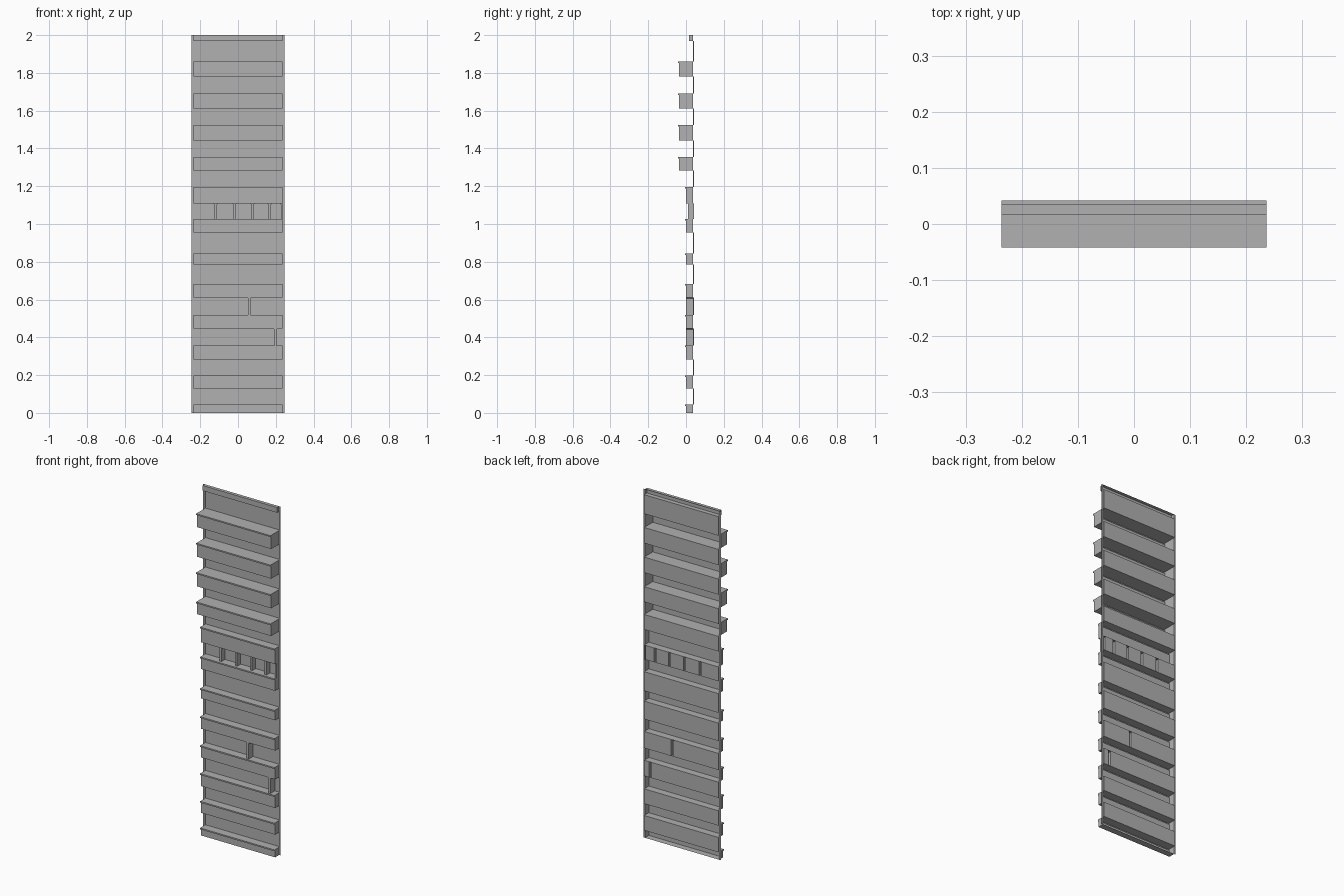
import bpy
from mathutils import Vector

if "Cube" in bpy.data.objects:
    bpy.data.objects.remove(bpy.data.objects["Cube"])

W, EDGE = 0.236, 0.246        # half width of bays, half width of whole panel
FRAME_Y, GLASS_Y = 0.036, 0.042
LIP_H, LIP_D = 0.008, 0.006
CHAMFER = 0.006

grey = bpy.data.materials.new("dark_grey")
grey.diffuse_color = (0.44, 0.44, 0.44, 1)
grey.use_nodes = True
grey.node_tree.nodes["Principled BSDF"].inputs["Base Color"].default_value = grey.diffuse_color


class Sheet:
    """Collects outward-facing flat faces into one named object."""
    def __init__(self, name):
        self.name, self.v, self.f = name, [], []

    def face(self, pts, facing):
        pts = [Vector(p) for p in pts]
        n = Vector()
        for a, b in zip(pts, pts[1:] + pts[:1]):
            n += a.cross(b)
        if n.dot(Vector(facing)) < 0:
            pts.reverse()
        i = len(self.v)
        self.v += pts
        self.f.append(range(i, i + len(pts)))

    def wall_y(self, x0, x1, y, z0, z1):
        self.face([(x0, y, z0), (x1, y, z0), (x1, y, z1), (x0, y, z1)], (0, -1, 0))

    def wall_x(self, x, y0, y1, z0, z1, d):
        self.face([(x, y0, z0), (x, y1, z0), (x, y1, z1), (x, y0, z1)], (d, 0, 0))

    def build(self):
        me = bpy.data.meshes.new(self.name)
        me.from_pydata(self.v, [], [tuple(f) for f in self.f])
        me.materials.append(grey)
        ob = bpy.data.objects.new(self.name, me)
        bpy.context.collection.objects.link(ob)


def rail(name, z0, z1, front, lip=True):
    """Ledge open at the back: lipped profile swept across, closed at both ends."""
    s = Sheet(name)
    b0 = FRAME_Y if z0 <= 0 else GLASS_Y
    b1 = FRAME_Y if z1 >= 2 else GLASS_Y
    mid = [(front, z0)]
    if lip:
        mid += [(front, z1 - LIP_H), (front - LIP_D, z1 - LIP_H), (front - LIP_D, z1)]
    else:
        mid += [(front, z1)]
    prof = [(b0, z0)] + mid + [(b1, z1)]
    for (ya, za), (yb, zb) in zip(prof, prof[1:]):
        s.face([(-W, ya, za), (W, ya, za), (W, yb, zb), (-W, yb, zb)],
               (0, -(zb - za), yb - ya))
    for side in (-1, 1):
        cap = [(FRAME_Y, z0)] + mid + [(FRAME_Y, z1)]
        s.face([(side * W, y, z) for y, z in cap], (side, 0, 0))
    s.build()


def window(name, z0, z1, mullions=(), front=0.0):
    """Recessed pane, divided by hollow mullions that flare slightly at the top."""
    s = Sheet(name)
    zc = z1 - CHAMFER
    left = [(-W, z0), (-W, z1)]           # left outline of the current pane
    for a, b in mullions:
        edge_a = [(a, z0), (a, zc), (a - CHAMFER, z1)]
        edge_b = [(b, z0), (b, zc), (b + CHAMFER, z1)] if b < W else [(b, z0), (b, z1)]
        s.face([(x, GLASS_Y, z) for x, z in left + edge_a[::-1]], (0, -1, 0))
        s.face([(x, front, z) for x, z in edge_a + edge_b[::-1]], (0, -1, 0))
        for edge, d in ((edge_a, -1), (edge_b, 1)):
            for (xa, za), (xb, zb) in zip(edge, edge[1:]):
                s.face([(xa, front, za), (xa, GLASS_Y, za),
                        (xb, GLASS_Y, zb), (xb, front, zb)], (d, 0, 0))
        left = edge_b
    if left[0][0] < W:
        s.face([(x, GLASS_Y, z) for x, z in left + [(W, z1), (W, z0)]], (0, -1, 0))
    for side in (-1, 1):
        if side < 0 or left[0][0] < W:
            s.wall_x(side * W, FRAME_Y, GLASS_Y, z0, z1, -side)
    s.build()


# ledges from bottom to top: (z0, z1, front y)
LOW, HIGH = 0.0, -0.036
rails = [(0, 0.045, LOW), (0.13, 0.198, LOW), (0.283, 0.357, LOW),
         (0.447, 0.517, LOW), (0.612, 0.683, LOW), (0.786, 0.845, LOW),
         (0.955, 1.026, LOW), (1.108, 1.197, LOW),
         (1.283, 1.355, HIGH), (1.442, 1.523, HIGH),
         (1.612, 1.692, HIGH), (1.782, 1.861, HIGH), (1.97, 2.0, 0.017)]

# dividers by window index: (list of spans, front y)
dividers = {
    2: ([(0.193, 0.204)], 0.001),
    3: ([(0.054, 0.066)], 0.001),
    6: ([(c - 0.006, c + 0.006) for c in (-0.118, -0.018, 0.077, 0.168)]
        + [(0.228, W)], 0.010),
}

for i, (z0, z1, y) in enumerate(rails):
    rail(f"ledge_{i + 1}", z0, z1, y, lip=i < len(rails) - 1)
for i in range(len(rails) - 1):
    spans, front = dividers.get(i, ((), 0))
    window(f"window_{i + 1}", rails[i][1], rails[i + 1][0], spans, front)

# narrow full-height border strips
for name, side in (("left_border", -1), ("right_border", 1)):
    s = Sheet(name)
    s.wall_y(side * W, side * EDGE, FRAME_Y, 0, 2)
    s.build()
